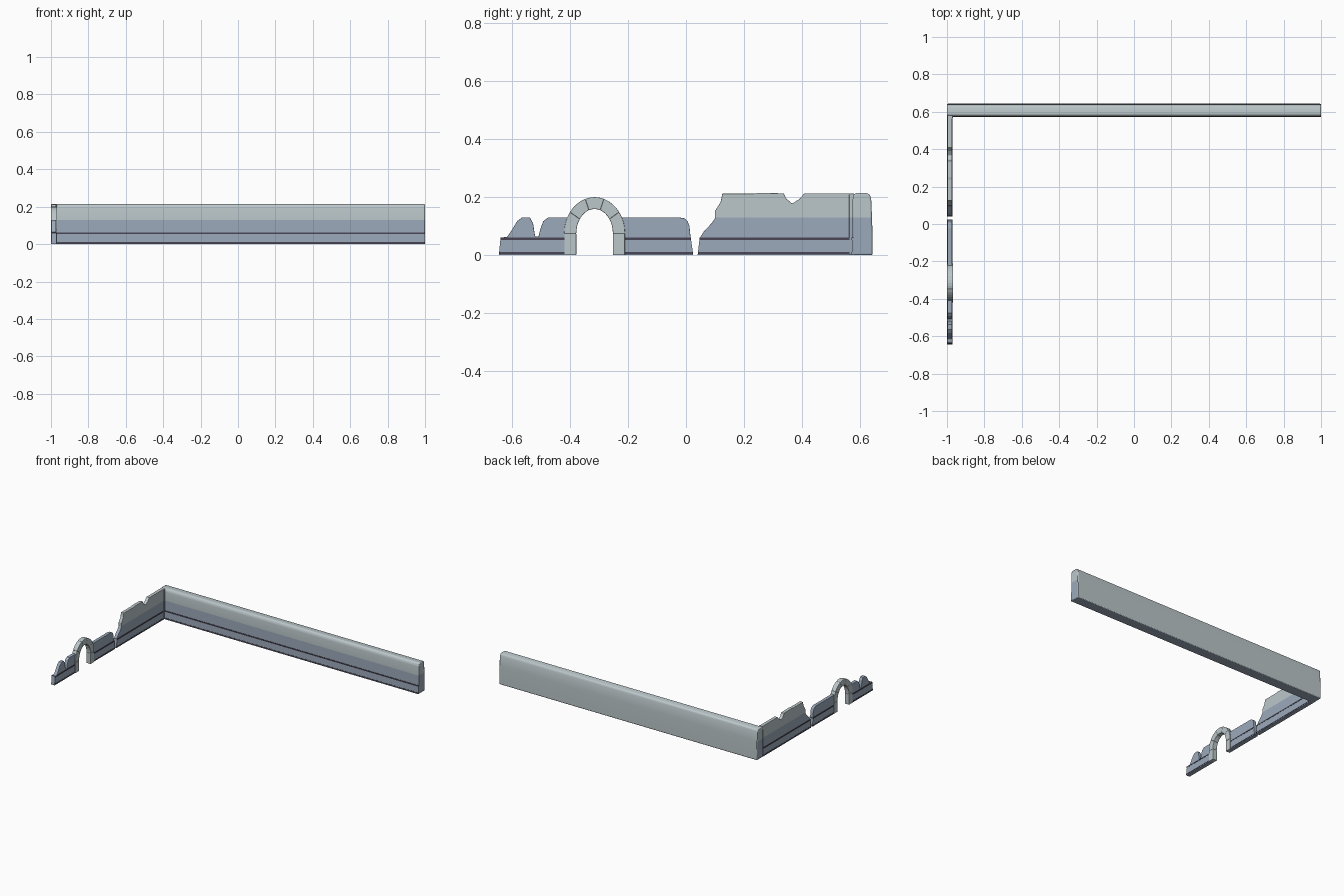
import bpy, bmesh
from math import sin, cos, pi, radians

if "Cube" in bpy.data.objects:
    bpy.data.objects.remove(bpy.data.objects["Cube"])


def material(name, color):
    m = bpy.data.materials.new(name)
    m.diffuse_color = (*color, 1)
    m.use_nodes = True
    m.node_tree.nodes["Principled BSDF"].inputs["Base Color"].default_value = m.diffuse_color
    return m


STONE = material("pale_stone", (0.50, 0.57, 0.59))
BLUE = material("blue_paint", (0.33, 0.40, 0.50))
DARK = material("dark_trim", (0.07, 0.06, 0.09))
SPLIT = 0.13   # height where the blue dado meets the pale upper wall
XC = -0.985    # centre line of the side walls


def prism(name, pts, x0, x1, lower=BLUE, upper=None, bevel=0, plain_back=False):
    """Extrude a (y, z) outline along x; colour changes at SPLIT if upper is given."""
    bm = bmesh.new()
    face = bm.faces.new([bm.verts.new((x0, y, z)) for y, z in pts])
    new = bmesh.ops.extrude_face_region(bm, geom=[face])["geom"]
    bmesh.ops.translate(bm, vec=(x1 - x0, 0, 0),
                        verts=[g for g in new if isinstance(g, bmesh.types.BMVert)])
    bmesh.ops.recalc_face_normals(bm, faces=bm.faces)
    if upper:
        bmesh.ops.bisect_plane(bm, geom=bm.verts[:] + bm.edges[:] + bm.faces[:],
                               plane_co=(0, 0, SPLIT), plane_no=(0, 0, 1), dist=1e-5)
        bm.normal_update()
        for f in bm.faces:
            back = plain_back and f.normal.y > 0.3
            f.material_index = int(back or f.calc_center_median().z > SPLIT + 1e-4)
    me = bpy.data.meshes.new(name)
    bm.to_mesh(me)
    bm.free()
    me.materials.append(lower)
    if upper:
        me.materials.append(upper)
    ob = bpy.data.objects.new(name, me)
    bpy.context.collection.objects.link(ob)
    if bevel:
        mod = ob.modifiers.new("soft_edges", "BEVEL")
        mod.width, mod.segments, mod.angle_limit = bevel, 2, radians(40)
    return ob


def bar(name, y0, y1, z0, z1, x0, x1, mat):
    return prism(name, [(y0, z0), (y1, z0), (y1, z1), (y0, z1)], x0, x1, mat)


# Long back wall: plain curved back, painted front and ends
long_wall = prism("long_wall", [(0.574, 0), (0.574, 0.19), (0.577, 0.206), (0.585, 0.214),
                                (0.622, 0.214), (0.633, 0.209), (0.638, 0.196),
                                (0.641, 0.13), (0.643, 0.06), (0.643, 0)],
                  -1, 1, BLUE, STONE, 0.005, True)
bpy.context.view_layer.objects.active = long_wall
long_wall.select_set(True)
bpy.ops.object.shade_smooth_by_angle(angle=radians(35))
bar("long_plinth", 0.572, 0.58, 0, 0.06, -0.985, 0.999, BLUE)
for i, (z0, z1) in enumerate([(0.004, 0.011), (0.053, 0.061)]):
    bar(f"long_trim_{i}", 0.571, 0.58, z0, z1, -0.985, 0.999, DARK)

# Fillet in the inner corner
bm_pts = [(0.55, 0), (0.58, 0), (0.58, 0.205), (0.56, 0.205)]
prism("corner_fillet", [(0.562, 0), (0.58, 0), (0.58, 0.212), (0.562, 0.212)],
      -0.99, -0.969, BLUE, STONE, 0.004)


# Side walls: outline panel plus plinth and trims with sloping free ends
def side_wall(name, outline, y0, y1, s0, s1):
    prism(name, outline, XC - 0.0115, XC + 0.0115, BLUE, STONE, 0.002)

    def band(tag, z0, z1, half, mat):
        prism(f"{name}_{tag}", [(y0 + s0 * z0, z0), (y1 + s1 * z0, z0),
                                (y1 + s1 * z1, z1), (y0 + s0 * z1, z1)],
              XC - half, XC + half, mat)
    band("plinth", 0, 0.06, 0.0133, BLUE)
    band("base_trim", 0.004, 0.011, 0.0145, DARK)
    band("rail_trim", 0.053, 0.061, 0.0145, DARK)


side_wall("broken_wall", [(0.042, 0), (0.58, 0), (0.58, 0.213), (0.408, 0.213), (0.39, 0.193),
                          (0.366, 0.178), (0.345, 0.195), (0.337, 0.213), (0.25, 0.215),
                          (0.235, 0.212), (0.125, 0.212), (0.12, 0.185), (0.10, 0.152),
                          (0.10, 0.128), (0.09, 0.112), (0.06, 0.08), (0.048, 0.06)],
          0.04, 0.58, 0.12, 0)
side_wall("stub_wall", [(-0.642, 0), (-0.40, 0), (-0.40, 0.13), (-0.475, 0.13), (-0.492, 0.117),
                        (-0.502, 0.09), (-0.508, 0.065), (-0.52, 0.065), (-0.527, 0.11),
                        (-0.538, 0.13), (-0.565, 0.13), (-0.582, 0.117), (-0.60, 0.087),
                        (-0.615, 0.064), (-0.637, 0.06)],
          -0.645, -0.40, 0.1, 0)
side_wall("low_wall", [(-0.23, 0), (0.023, 0), (0.016, 0.06), (0.012, 0.1), (0.005, 0.118),
                       (-0.006, 0.127), (-0.022, 0.13), (-0.23, 0.13)],
          -0.23, 0.025, 0, -0.14)

# Stone arch: two jambs and five voussoirs
YC, SPRING = -0.315, 0.075
for side in (-1, 1):
    ya, yb = sorted((YC + side * 0.063, YC + side * 0.104))
    prism(f"arch_jamb_{side}", [(ya, 0), (yb, 0), (yb, SPRING), (ya, SPRING)],
          XC - 0.015, XC + 0.0175, STONE, None, 0.002)
for k in range(5):
    angles = [pi * (k + j / 4) / 5 for j in range(5)]
    outer = [(YC + 0.105 * cos(a), SPRING + 0.125 * sin(a)) for a in angles]
    inner = [(YC + 0.063 * cos(a), SPRING + 0.084 * sin(a)) for a in reversed(angles)]
    prism(f"arch_stone_{k}", outer + inner, XC - 0.015, XC + 0.0175, STONE, None, 0.002)
